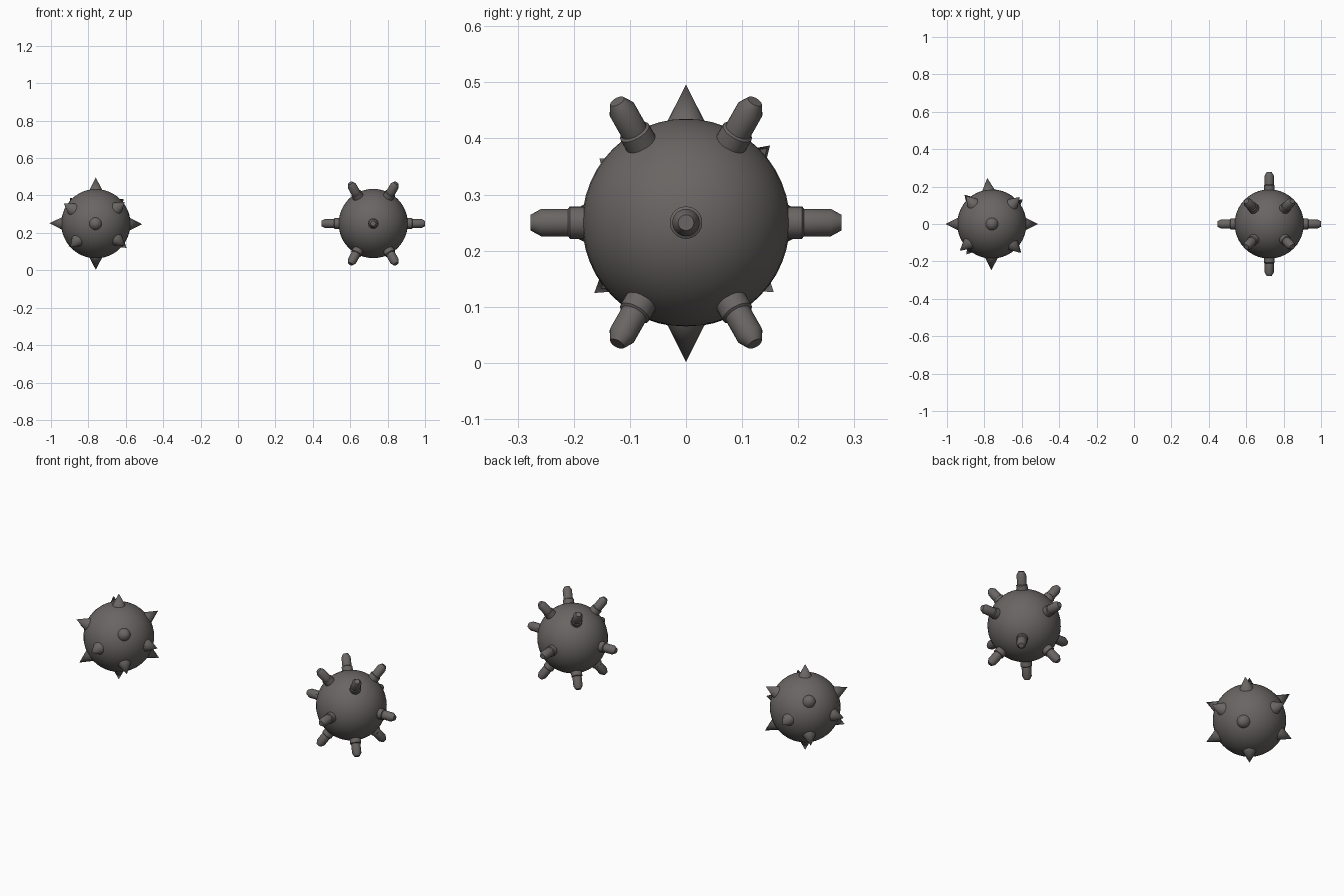
import bpy, bmesh, math
from mathutils import Vector

if "Cube" in bpy.data.objects:
    bpy.data.objects.remove(bpy.data.objects["Cube"])

steel = bpy.data.materials.new("dark grey steel")
steel.diffuse_color = (0.14, 0.13, 0.125, 1)
steel.use_nodes = True
steel.node_tree.nodes["Principled BSDF"].inputs["Base Color"].default_value = steel.diffuse_color


def finish(bm, name, loc, parent=None):
    me = bpy.data.meshes.new(name)
    bmesh.ops.recalc_face_normals(bm, faces=bm.faces)
    bm.to_mesh(me)
    bm.free()
    me.materials.append(steel)
    ob = bpy.data.objects.new(name, me)
    ob.location = loc
    bpy.context.collection.objects.link(ob)
    bpy.ops.object.select_all(action='DESELECT')
    ob.select_set(True)
    bpy.context.view_layer.objects.active = ob
    bpy.ops.object.shade_smooth_by_angle(angle=math.radians(32))
    return ob


def body(name, loc):
    bm = bmesh.new()
    bmesh.ops.create_uvsphere(bm, u_segments=40, v_segments=24, radius=0.185)
    finish(bm, name, loc)


def lathe(name, loc, direction, profile, sides):
    """Revolve (radius, distance) points around a direction from the centre."""
    q = Vector(direction).to_track_quat('Z', 'Y')
    bm = bmesh.new()
    rings = []
    for r, h in profile:
        if r == 0:
            rings.append([bm.verts.new(q @ Vector((0, 0, h)))] * sides)
        else:
            rings.append([bm.verts.new(q @ Vector((
                r * math.cos(math.tau * i / sides),
                r * math.sin(math.tau * i / sides), h))) for i in range(sides)])
    for a, b in zip(rings, rings[1:]):
        for i in range(sides):
            j = (i + 1) % sides
            vs = list(dict.fromkeys((a[i], a[j], b[j], b[i])))
            bm.faces.new(vs)
    finish(bm, name, loc)


# Left mine: ball with short conical spikes
left = Vector((-0.76, 0, 0.249))
body("spiked_ball", left)
spike = [(0.036, 0.176), (0.0, 0.247)]
spike_dirs = [(1, 0, -0.01), (-1, 0, 0.01), (-0.1, 1, 0), (-0.01, -1, 0),
              (0, 0, 1), (0, 0, -1),
              (-0.168, -0.14, 0.105), (0.15, -0.15, 0.112),
              (-0.13, -0.155, -0.118), (0.155, -0.15, -0.116),
              (-0.135, 0.145, 0.134), (0.15, 0.145, 0.134),
              (-0.14, 0.15, -0.118), (0.15, 0.12, -0.118)]
for n, d in enumerate(spike_dirs):
    lathe(f"spike_{n + 1}", left, Vector(d).normalized(), spike, 20)

# Right mine: ball with stepped detonator horns
right = Vector((0.723, 0, 0.25))
body("horned_ball", right)
horn = [(0.029, 0.170), (0.029, 0.207), (0.0245, 0.210), (0.0245, 0.258),
        (0.014, 0.277), (0.0, 0.277)]
horn_dirs = [(1, 0, 0), (-1, 0, 0), (0, 1, 0), (0, -1, 0)]
horn_dirs += [(x * 0.122, y * 0.122, z * 0.215)
              for x in (-1, 1) for y in (-1, 1) for z in (-1, 1)]
for n, d in enumerate(horn_dirs):
    lathe(f"horn_{n + 1}", right, Vector(d).normalized(), horn, 20)
